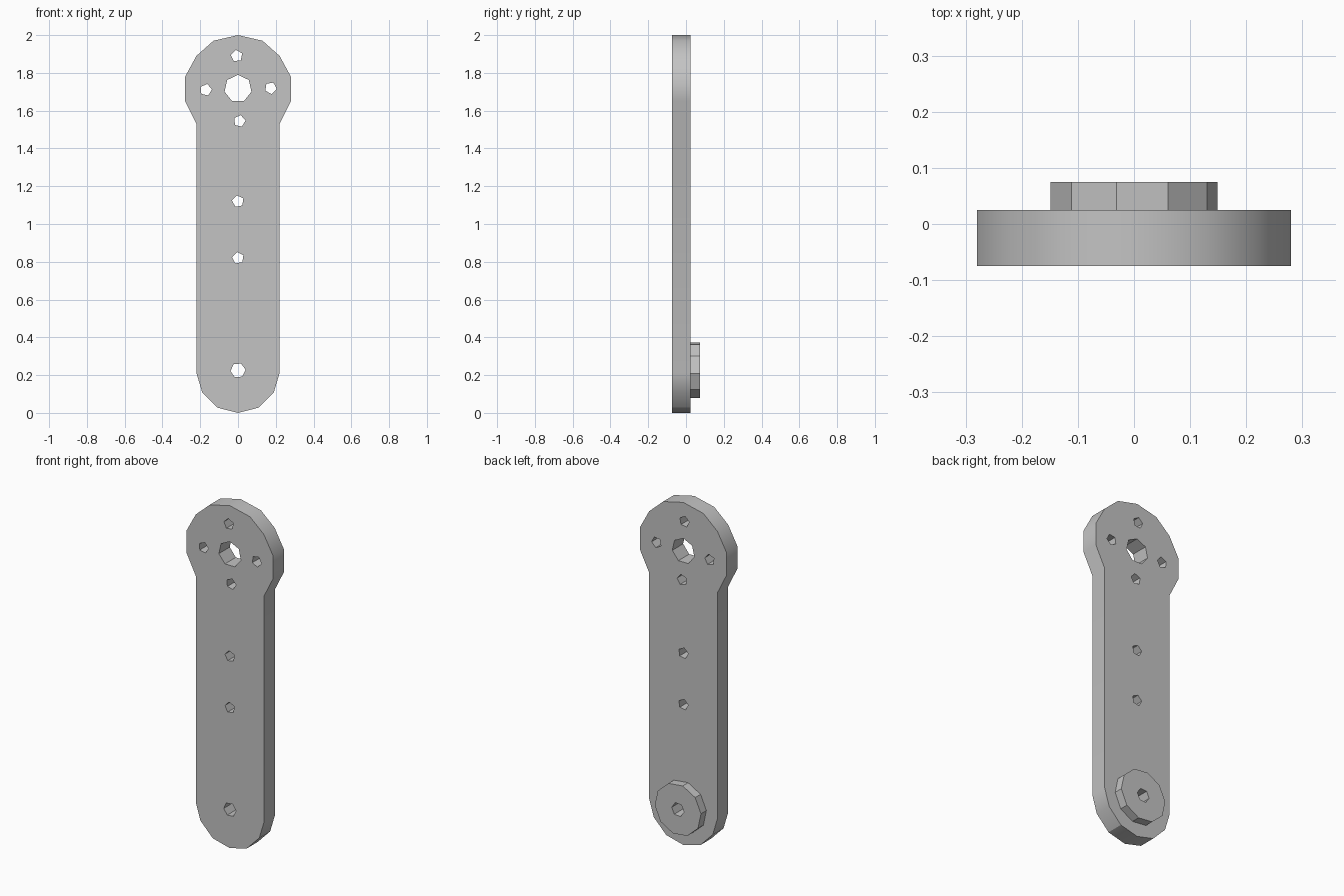
import bpy, bmesh, math

cube = bpy.data.objects.get("Cube")
if cube:
    bpy.data.objects.remove(cube, do_unlink=True)

grey = bpy.data.materials.new("plain_grey")
grey.use_nodes = True
colour = (0.55, 0.55, 0.55, 1)
grey.diffuse_color = colour
grey.node_tree.nodes["Principled BSDF"].inputs["Base Color"].default_value = colour


def ring(x, z, radius, sides, phase):
    """Regular polygon in the xz plane; phase is in degrees."""
    angles = [math.radians(phase) + math.tau * i / sides for i in range(sides)]
    return [(x + radius * math.cos(a), z + radius * math.sin(a)) for a in angles]


def plate(name, outline, holes, y_front, y_back):
    """Flat part with through holes, extruded along y."""
    bm = bmesh.new()
    edges = []
    for loop in [outline] + holes:
        verts = [bm.verts.new((x, y_front, z)) for x, z in loop]
        edges += [bm.edges.new((v, verts[i - 1])) for i, v in enumerate(verts)]
    bmesh.ops.triangle_fill(bm, edges=edges, use_beauty=True, use_dissolve=False)
    extruded = bmesh.ops.extrude_face_region(bm, geom=bm.faces[:], use_keep_orig=True)
    moved = [v for v in extruded["geom"] if isinstance(v, bmesh.types.BMVert)]
    bmesh.ops.translate(bm, verts=moved, vec=(0, y_back - y_front, 0))
    bmesh.ops.recalc_face_normals(bm, faces=bm.faces[:])
    mesh = bpy.data.meshes.new(name)
    bm.to_mesh(mesh)
    bm.free()
    mesh.materials.append(grey)
    obj = bpy.data.objects.new(name, mesh)
    bpy.context.collection.objects.link(obj)
    bpy.ops.object.select_all(action="DESELECT")
    obj.select_set(True)
    bpy.context.view_layer.objects.active = obj
    bpy.ops.object.shade_smooth_by_angle(angle=math.radians(30))
    return obj


# Arm: round head, neck, straight shank and round foot, mirrored across x
half = [(0.13, 1.97), (0.22, 1.89), (0.28, 1.78), (0.28, 1.65), (0.22, 1.53),
        (0.22, 0.21), (0.19, 0.11), (0.11, 0.028)]
outline = [(0, 2)] + half + [(0, 0)] + [(-x, z) for x, z in reversed(half)]

# Screw holes: four around the head, two along the shank
screws = [(-0.007, 1.89, 25), (-0.17, 1.71, 5), (0.173, 1.72, -9),
          (0.008, 1.545, 5), (0, 1.12, 28), (0, 0.82, 28)]
holes = [ring(x, z, 0.032, 5, phase) for x, z, phase in screws]

# Large head hole and foot pivot hole
holes.append(ring(0, 1.717, 0.073, 7, 90))
pivot = ring(0, 0.225, 0.04, 6, 5)
plate("arm_plate", outline, holes + [pivot], -0.075, 0.025)

# Raised pivot boss on the back
plate("pivot_boss", ring(0, 0.225, 0.15, 10, 30), [pivot], 0.025, 0.075)
